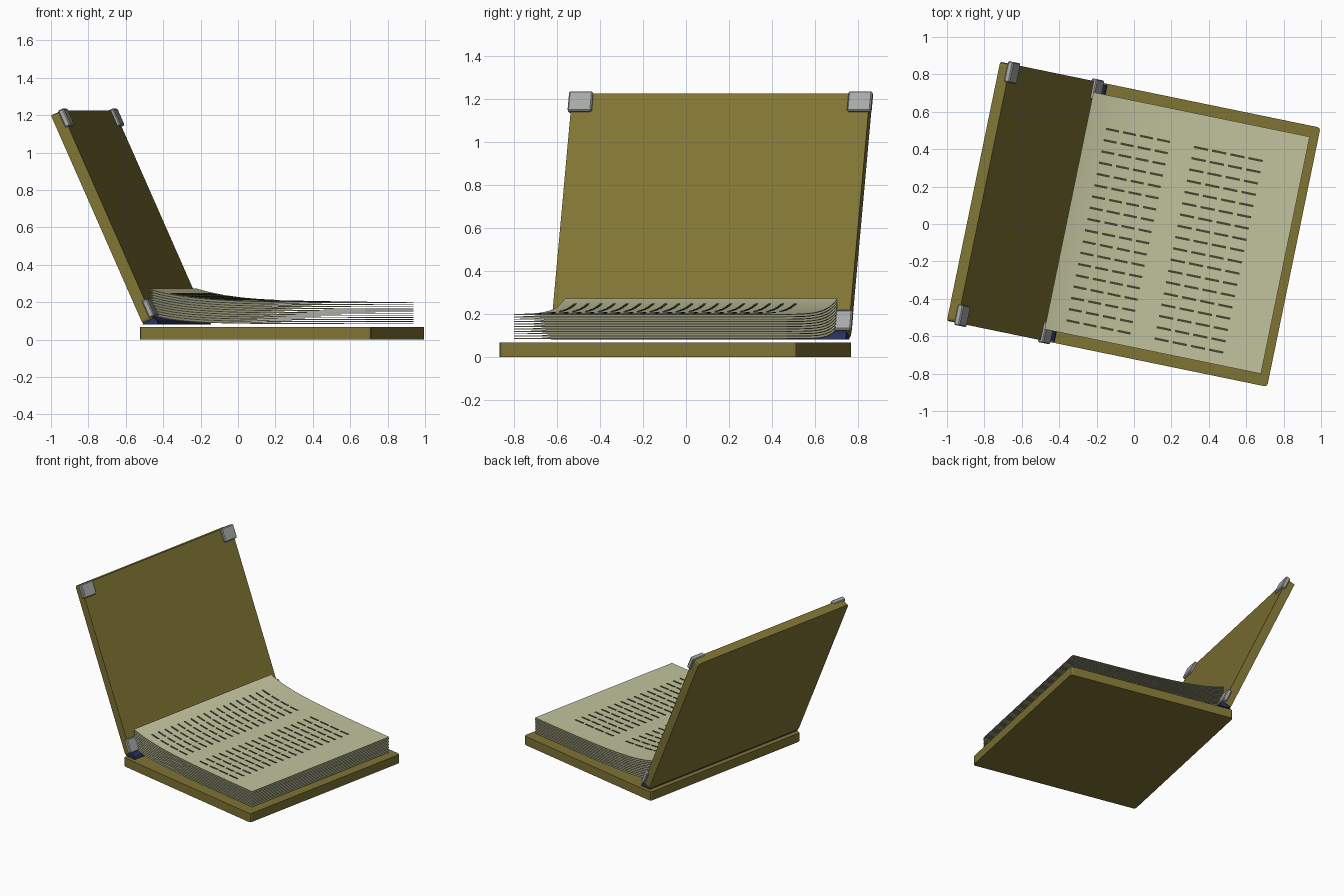
import bpy, bmesh, math
from mathutils import Matrix, Vector

if "Cube" in bpy.data.objects:
    bpy.data.objects.remove(bpy.data.objects["Cube"])

# Book frame: u runs from spine to fore edge, v along the spine, turned on the ground
BOOK = Matrix.Translation((0.235, -0.05, 0)) @ Matrix.Rotation(math.radians(-11.63), 4, 'Z')
# Open cover frame: local x = inward normal, local z = up along the cover
LEAN = math.radians(-24.2)
COVER = BOOK @ Matrix.Translation((-0.615, 0, 0.085)) @ Matrix.Rotation(LEAN, 4, 'Y')


def material(name, rgb):
    m = bpy.data.materials.new(name)
    m.diffuse_color = (*rgb, 1)
    m.use_nodes = True
    m.node_tree.nodes["Principled BSDF"].inputs["Base Color"].default_value = m.diffuse_color
    return m


LEATHER = material("olive_leather", (0.215, 0.175, 0.034))
PAPER = material("cream_paper", (0.54, 0.55, 0.34))
INK = material("dark_ink", (0.06, 0.065, 0.03))
METAL = material("grey_metal", (0.38, 0.40, 0.39))
CLOTH = material("blue_cloth", (0.022, 0.03, 0.11))


def finish(bm, name, mat, matrix, smooth=False):
    bmesh.ops.recalc_face_normals(bm, faces=bm.faces[:])
    bm.transform(matrix)
    me = bpy.data.meshes.new(name)
    bm.to_mesh(me)
    bm.free()
    me.materials.append(mat)
    if smooth:
        me.polygons.foreach_set("use_smooth", [True] * len(me.polygons))
        me.set_sharp_from_angle(angle=math.radians(30))
    ob = bpy.data.objects.new(name, me)
    bpy.context.collection.objects.link(ob)
    return ob


def block(name, lo, hi, mat, matrix, bevel=0.0, axis=None, segments=2):
    """Box between two corners; bevels edges along one axis, or all of them."""
    bm = bmesh.new()
    bmesh.ops.create_cube(bm, size=1)
    for v in bm.verts:
        v.co = Vector([lo[i] + (v.co[i] + 0.5) * (hi[i] - lo[i]) for i in range(3)])
    if bevel:
        edges = [e for e in bm.edges if axis is None or
                 abs((e.verts[0].co - e.verts[1].co).normalized()[axis]) > 0.9]
        bmesh.ops.bevel(bm, geom=edges, offset=bevel, segments=segments,
                        profile=0.5, affect='EDGES')
    return finish(bm, name, mat, matrix)


def extrude_profile(bm, points, v0, v1):
    """Closed (u, z) outline swept along the spine direction."""
    a = [bm.verts.new((u, v0, z)) for u, z in points]
    b = [bm.verts.new((u, v1, z)) for u, z in points]
    n = len(points)
    for i in range(n):
        j = (i + 1) % n
        bm.faces.new((a[i], a[j], b[j], b[i]))
    bm.faces.new(a)
    bm.faces.new(b[::-1])


# Covers
block("back_cover", (-0.6325, -0.707, 0), (0.6325, 0.707, 0.066), LEATHER, BOOK, 0.016, 2)
block("front_cover", (0, -0.707, 0), (0.062, 0.707, 1.222), LEATHER, COVER, 0.016, 0)

# Metal corner plates on the inner side of the open cover
for side, (v0, v1) in (("near", (-0.72, -0.607)), ("far", (0.607, 0.72))):
    for level, (s0, s1) in (("lower", (0.012, 0.112)), ("upper", (1.128, 1.228))):
        block(f"{side}_{level}_clasp", (0.046, v0, s0), (0.079, v1, s1),
              METAL, COVER, 0.006, segments=1)

# Cloth spine strip
bm = bmesh.new()
extrude_profile(bm, [(-0.618, 0.08), (-0.53, 0.08), (-0.54, 0.105),
                     (-0.565, 0.122), (-0.6, 0.1)], -0.7, 0.7)
finish(bm, "cloth_spine", CLOTH, BOOK)

# Stack of separate sheets curling up towards the spine
SHEETS, U0, U1, THICK = 11, -0.595, 0.586, 0.004


def sheet_z(i, u):
    k = i / (SHEETS - 1)
    return 0.083 + 0.112 * k + (0.052 + 0.021 * k) * math.exp(-(u - U0) / (0.16 + 0.08 * k))


us = [U0 + (U1 - U0) * (t / 20) ** 1.4 for t in range(21)]
for i in range(SHEETS):
    bm = bmesh.new()
    lower = [(u, sheet_z(i, u)) for u in us]
    upper = [(u, z + THICK) for u, z in reversed(lower)]
    extrude_profile(bm, lower + upper, -0.646, 0.648)
    finish(bm, f"page_{i + 1}", PAPER, BOOK, smooth=True)

# Two columns of plain dashes lying on the top page
bm = bmesh.new()
for start, end in ((-0.49, -0.14), (-0.01, 0.366)):
    step = (end - start + 0.022) / 4
    for row in range(18):
        v = 0.47 - row * 0.0615
        for k in range(4):
            a = start + k * step
            b = a + step - 0.022
            strip = [a + (b - a) * t / 3 for t in range(4)]
            top = SHEETS - 1
            low = [(u, sheet_z(top, u) + THICK - 0.001) for u in strip]
            high = [(u, z + 0.004) for u, z in reversed(low)]
            extrude_profile(bm, low + high, v - 0.006, v + 0.006)
finish(bm, "text_lines", INK, BOOK)
